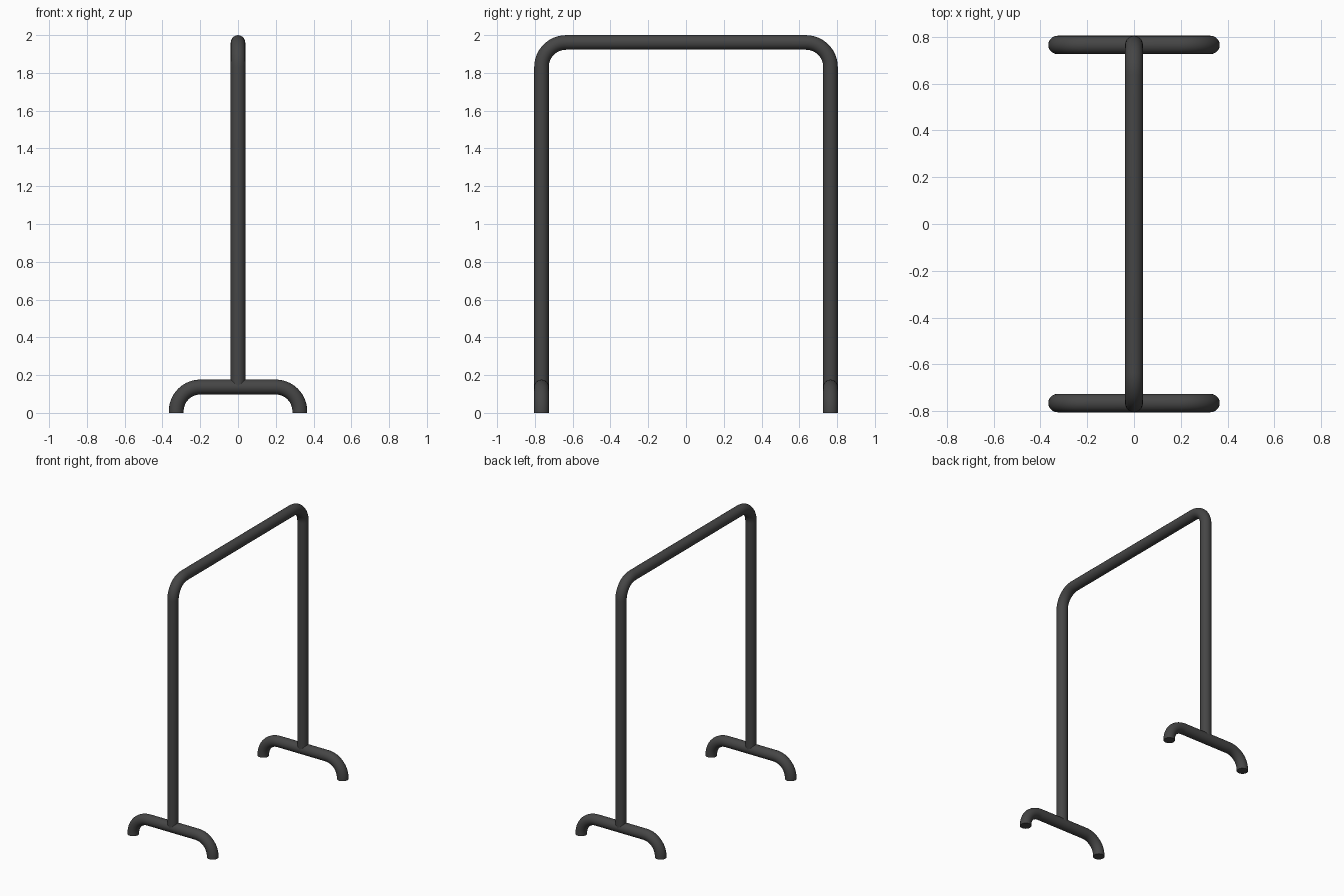
import bpy, math
from mathutils import Vector

if "Cube" in bpy.data.objects:
    bpy.data.objects.remove(bpy.data.objects["Cube"])


def rounded_path(corners, radius, steps=14):
    """Replace inner right-angle corners by arcs."""
    pts = [Vector(corners[0])]
    for a, b, c in zip(corners, corners[1:], corners[2:]):
        a, b, c = Vector(a), Vector(b), Vector(c)
        u, v = (a - b).normalized(), (c - b).normalized()
        centre = b + (u + v) * radius
        for i in range(steps + 1):
            t = math.pi / 2 * i / steps
            pts.append(centre - v * radius * math.cos(t) - u * radius * math.sin(t))
    pts.append(Vector(corners[-1]))
    return pts


def tube(name, corners, bend, radius):
    curve = bpy.data.curves.new(name, 'CURVE')
    curve.dimensions = '3D'
    curve.bevel_depth = radius
    curve.bevel_resolution = 8
    curve.use_fill_caps = True
    pts = rounded_path(corners, bend)
    spline = curve.splines.new('POLY')
    spline.points.add(len(pts) - 1)
    for p, co in zip(spline.points, pts):
        p.co = (*co, 1)
    obj = bpy.data.objects.new(name, curve)
    bpy.context.collection.objects.link(obj)
    bpy.ops.object.select_all(action='DESELECT')
    obj.select_set(True)
    bpy.context.view_layer.objects.active = obj
    bpy.ops.object.convert(target='MESH')
    obj = bpy.context.object
    obj.name = name
    bpy.ops.object.shade_smooth_by_angle(angle=math.radians(40))
    mat = bpy.data.materials.get("dark_metal") or bpy.data.materials.new("dark_metal")
    mat.diffuse_color = (0.06, 0.06, 0.06, 1)
    mat.use_nodes = True
    mat.node_tree.nodes["Principled BSDF"].inputs["Base Color"].default_value = mat.diffuse_color
    obj.data.materials.clear()
    obj.data.materials.append(mat)
    return obj


Y, FOOT_X, FOOT_Z, TOP_Z = 0.765, 0.327, 0.137, 1.961

# Inverted U rail: two uprights and the top bar
tube("hanging_frame", [(0, -Y, FOOT_Z), (0, -Y, TOP_Z), (0, Y, TOP_Z), (0, Y, FOOT_Z)],
     0.13, 0.0385)

# Bent feet under each upright
for name, y in (("front_foot", -Y), ("back_foot", Y)):
    tube(name, [(-FOOT_X, y, 0), (-FOOT_X, y, FOOT_Z), (FOOT_X, y, FOOT_Z), (FOOT_X, y, 0)],
         0.128, 0.0393)
